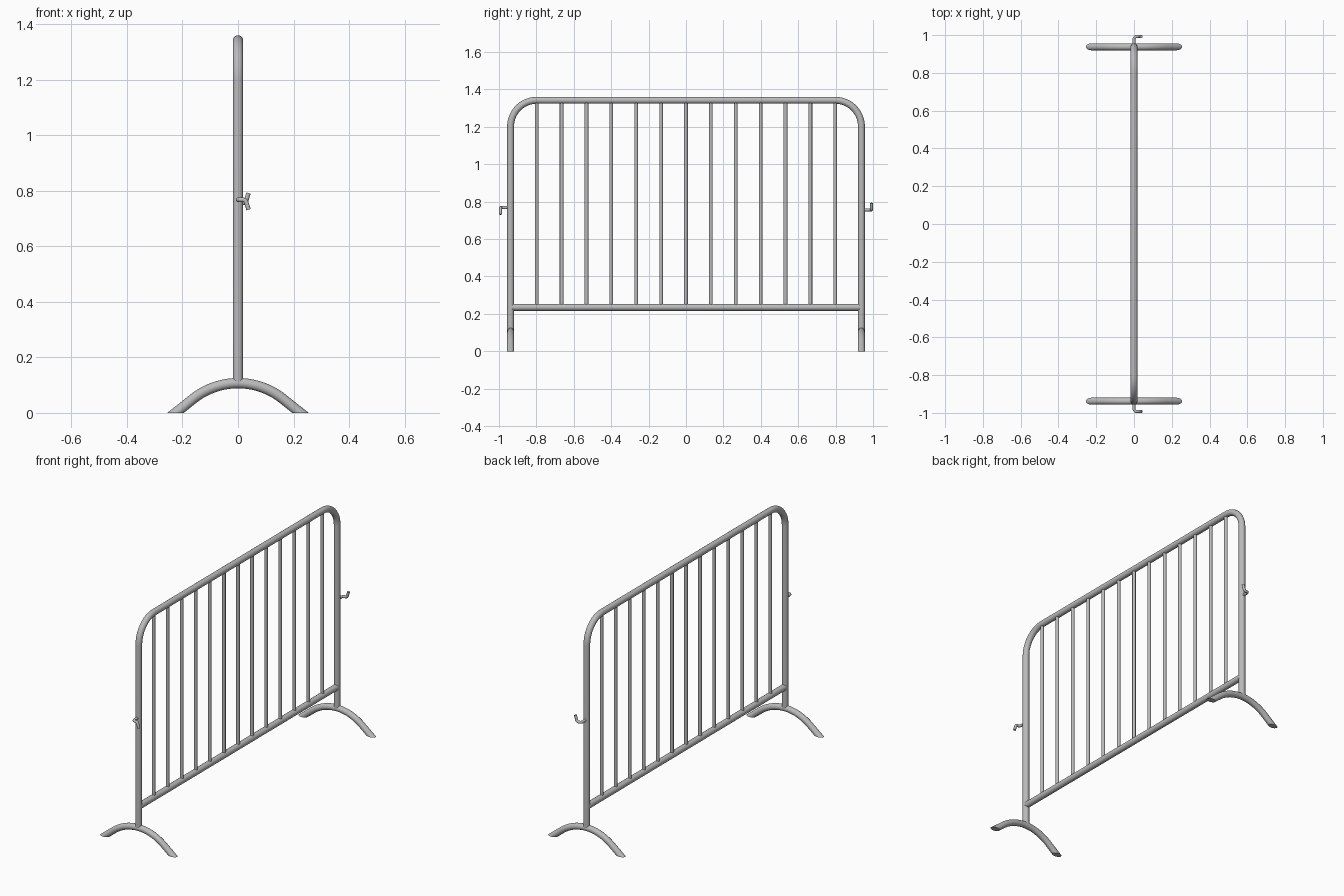
import bpy
import bmesh
from math import sin, tan
from mathutils import Vector

if "Cube" in bpy.data.objects:
    bpy.data.objects.remove(bpy.data.objects["Cube"], do_unlink=True)

steel = bpy.data.materials.new("galvanised grey")
steel.use_nodes = True
GREY = (0.5, 0.5, 0.5, 1)
steel.diffuse_color = GREY
steel.node_tree.nodes["Principled BSDF"].inputs["Base Color"].default_value = GREY

POST_Y, TOP_Z, RAIL_Z, TUBE = 0.938, 1.342, 0.235, 0.0185


def arc(start, end, t):
    """Point on the circular arc between two radius vectors."""
    angle = start.angle(end)
    return (start * sin((1 - t) * angle) + end * sin(t * angle)) / sin(angle)


def rounded(points, radius, steps):
    """Replace each inner corner of a path with a circular arc."""
    pts = [Vector(p) for p in points]
    path = [pts[0]]
    for a, b, c in zip(pts, pts[1:], pts[2:]):
        u, v = (a - b).normalized(), (c - b).normalized()
        half = u.angle(v) / 2
        centre = b + (u + v).normalized() * radius / sin(half)
        start = b + u * radius / tan(half) - centre
        end = b + v * radius / tan(half) - centre
        path += [centre + arc(start, end, i / steps) for i in range(steps + 1)]
    return path + [pts[-1]]


def tube(name, path, radius, floor_cut=False):
    """Sweep a round section along a path and turn it into a mesh."""
    curve = bpy.data.curves.new(name, "CURVE")
    curve.dimensions = "3D"
    curve.bevel_depth = radius
    curve.bevel_resolution = 6
    curve.use_fill_caps = True
    spline = curve.splines.new("POLY")
    spline.points.add(len(path) - 1)
    for point, co in zip(spline.points, path):
        point.co = (*co, 1)
    obj = bpy.data.objects.new(name, curve)
    bpy.context.collection.objects.link(obj)
    bpy.ops.object.select_all(action="DESELECT")
    obj.select_set(True)
    bpy.context.view_layer.objects.active = obj
    bpy.ops.object.convert(target="MESH")
    obj = bpy.context.object
    bm = bmesh.new()
    bm.from_mesh(obj.data)
    bmesh.ops.remove_doubles(bm, verts=bm.verts, dist=0.00001)
    if floor_cut:
        cut = bmesh.ops.bisect_plane(bm, geom=bm.verts[:] + bm.edges[:] + bm.faces[:],
                                     plane_co=(0, 0, 0), plane_no=(0, 0, -1), clear_outer=True)
        edges = [e for e in cut["geom_cut"] if isinstance(e, bmesh.types.BMEdge)]
        bmesh.ops.holes_fill(bm, edges=edges)
    bmesh.ops.recalc_face_normals(bm, faces=bm.faces)
    bm.to_mesh(obj.data)
    bm.free()
    obj.data.materials.clear()
    obj.data.materials.append(steel)
    bpy.ops.object.shade_smooth_by_angle()


# Bent outer frame and lower rail
tube("outer_frame", rounded([(0, -POST_Y, 0.105), (0, -POST_Y, TOP_Z),
                             (0, POST_Y, TOP_Z), (0, POST_Y, 0.105)], 0.14, 12), TUBE)
tube("lower_rail", [(0, -POST_Y, RAIL_Z), (0, POST_Y, RAIL_Z)], TUBE)

# Upright bars
for i in range(13):
    y = (i - 6) * 0.133
    tube(f"bar_{i + 1}", [(0, y, RAIL_Z), (0, y, TOP_Z)], 0.01)

# Arched feet, cut flat on the floor, and the linking hooks
for side, end in ((-1, "front"), (1, "back")):
    y = side * POST_Y
    foot = rounded([(-0.29, y, -0.052), (0, y, 0.18), (0.29, y, -0.052)], 0.26, 20)
    tube(f"{end}_foot", foot, TUBE, floor_cut=True)

    # Each hook reaches out, turns sideways, then leans up or down
    z = 0.762 - side * 0.006
    tip_y = side * 0.992
    hook = rounded([(0, y, z), (0, tip_y, z), (0.027, tip_y, z),
                    (0.038, tip_y, z + side * 0.036)], 0.014, 6)
    tube(f"{end}_hook", hook, 0.008)
